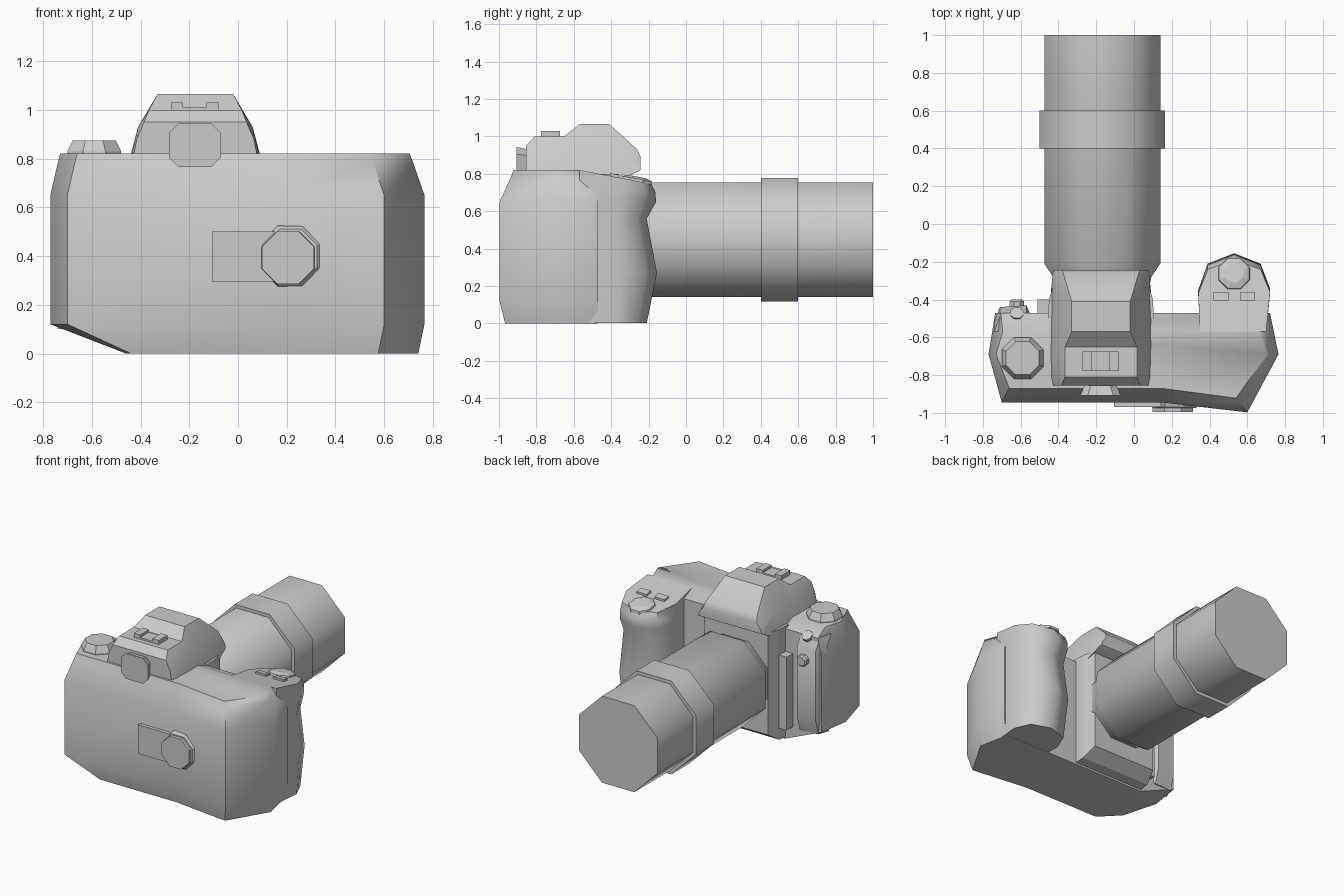
import bpy, bmesh, math
from mathutils import Vector, Matrix

cube = bpy.data.objects.get("Cube")
if cube:
    bpy.data.objects.remove(cube, do_unlink=True)

grey = bpy.data.materials.new("plain_grey")
grey.use_nodes = True
COLOUR = (0.6, 0.6, 0.6, 1)
grey.diffuse_color = COLOUR
grey.node_tree.nodes["Principled BSDF"].inputs["Base Color"].default_value = COLOUR


def loft(name, rings, smooth=0):
    """Skin a stack of equal-length rings and cap both ends."""
    bm = bmesh.new()
    loops = [[bm.verts.new(p) for p in ring] for ring in rings]
    n = len(loops[0])
    for a, b in zip(loops, loops[1:]):
        for i in range(n):
            j = (i + 1) % n
            bm.faces.new((a[i], a[j], b[j], b[i]))
    bm.faces.new(loops[0])
    bm.faces.new(loops[-1])
    bmesh.ops.recalc_face_normals(bm, faces=bm.faces)
    mesh = bpy.data.meshes.new(name)
    bm.to_mesh(mesh)
    bm.free()
    mesh.materials.append(grey)
    ob = bpy.data.objects.new(name, mesh)
    bpy.context.collection.objects.link(ob)
    if smooth:
        bpy.ops.object.select_all(action='DESELECT')
        ob.select_set(True)
        bpy.context.view_layer.objects.active = ob
        bpy.ops.object.shade_smooth_by_angle(angle=math.radians(smooth))
    return ob


def box(name, x0, x1, y0, y1, z0, z1, tilt=0):
    """Box from its limits; tilt shears the top along y."""
    rings = [[(x, y, z - tilt * (y - y0)) for x, y in
              ((x0, y0), (x1, y0), (x1, y1), (x0, y1))] for z in (z0, z1)]
    return loft(name, rings)


def octagon(name, centre, axis, steps, smooth=0):
    """Eight-sided turned part; steps are (distance along axis, flat radius)."""
    turn = Vector((0, 0, 1)).rotation_difference(Vector(axis)).to_matrix()
    rings = []
    for d, r in steps:
        big = r / math.cos(math.pi / 8)
        angles = [math.pi / 8 + i * math.pi / 4 for i in range(8)]
        rings.append([Vector(centre) + turn @ Vector((big * math.cos(a), big * math.sin(a), d))
                      for a in angles])
    return loft(name, rings, smooth)


# Main body: plan outlines stacked upward
def body_ring(z, left, right, shift, front, corner=0.07):
    plan = [(left + corner, -0.945 + shift), (0.15, -0.945 + shift),
            (right - 0.165, -0.997 + shift), (right, -0.69),
            (right - 0.045, front), (left + corner / 2, front), (left, -0.69)]
    return [(x, y, z) for x, y in plan]


loft("body", [body_ring(0, -0.46, 0.74, 0.03, -0.47, 0.02),
              body_ring(0.12, -0.77, 0.765, 0, -0.47),
              body_ring(0.65, -0.77, 0.765, 0, -0.47),
              body_ring(0.78, -0.74, 0.72, 0.06, -0.47),
              body_ring(0.82, -0.73, 0.705, 0.075, -0.57)], 60)

# Hand grip with a finger hollow and a sloping top
BACK = -0.57
grip_plan = [(0.35, BACK), (0.34, -0.35), (0.39, -0.21), (0.53, -0.155),
             (0.67, -0.21), (0.72, -0.34), (0.70, BACK)]


def grip_ring(z, front):
    k = (front - BACK) / 0.415
    ring = [(x, BACK + (y - BACK) * k) for x, y in grip_plan]
    return [(x, y, z if z else 0.82 - 0.19 * (y - BACK)) for x, y in ring]


lower = [grip_ring(z, f) for z, f in
         ((0.001, -0.21), (0.27, -0.155), (0.56, -0.21), (0.65, -0.16), (0.71, -0.165))]
loft("grip", lower + [grip_ring(None, -0.19)], 50)

# Finder hump: cross-sections from back to front
MID = -0.175


def hump_ring(y, base, mid, top, low, waist, high):
    half = ((base, low), (mid, waist), (top, high))
    return ([(MID + w, y, z) for w, z in half]
            + [(MID - w, y, z) for w, z in reversed(half)])


loft("finder_hump", [hump_ring(-0.855, 0.26, 0.24, 0.21, 0.78, 0.88, 0.95),
                     hump_ring(-0.81, 0.27, 0.235, 0.19, 0.78, 0.93, 1.0),
                     hump_ring(-0.65, 0.275, 0.235, 0.19, 0.78, 0.93, 1.0),
                     hump_ring(-0.57, 0.275, 0.235, 0.155, 0.76, 0.93, 1.065),
                     hump_ring(-0.41, 0.27, 0.235, 0.155, 0.74, 0.92, 1.065),
                     hump_ring(-0.26, 0.255, 0.24, 0.2, 0.81, 0.86, 0.93),
                     hump_ring(-0.243, 0.25, 0.24, 0.21, 0.82, 0.85, 0.89)], 35)

# Lens mount block below the hump
loft("lens_mount", [[(MID + s * w, y, z) for s, z in
                     ((-1, low), (1, low), (1, 0.8), (-1, 0.8))]
                    for y, w, low in ((-0.5, 0.28, 0.01), (-0.4, 0.275, 0.02), (-0.31, 0.25, 0.08))])

# Lens barrel and focus ring
LENS = (-0.168, 0, 0.447)
octagon("lens_barrel", LENS, (0, 1, 0),
        [(-0.33, 0.25), (-0.28, 0.26), (-0.21, 0.307), (1.0, 0.307)], 60)
octagon("focus_ring", LENS, (0, 1, 0), [(0.4, 0.331), (0.6, 0.331)], 60)

# Top controls
octagon("mode_dial", (-0.59, -0.71, 0), (0, 0, 1), [(0.81, 0.11), (0.83, 0.11), (0.875, 0.088)])
octagon("shutter_button", (0.53, -0.265, 0.755), (0, 0.19, 1), [(0, 0.085), (0.018, 0.08), (0.03, 0.05)])
for side, x in (("inner", 0.42), ("outer", 0.56)):
    box(side + "_grip_button", x, x + 0.08, -0.405, -0.36, 0.77, 0.803, 0.19)

# Accessory shoe: base and two rails
box("shoe_base", -0.275, -0.08, -0.775, -0.675, 0.995, 1.012)
for side, x in (("right", -0.275), ("left", -0.13)):
    box(side + "_shoe_rail", x, x + 0.05, -0.775, -0.675, 1.0, 1.03)


# Eyepiece: flared square with cut corners
def eye_ring(y, w, h, c):
    corner = [(w, h - c), (w - c, h)]
    quads = corner + [(-x, z) for x, z in reversed(corner)]
    quads += [(-x, -z) for x, z in quads]
    return [(-0.177 + x, y, 0.855 + z) for x, z in quads]


loft("eyepiece", [eye_ring(-0.907, 0.107, 0.09, 0.04), eye_ring(-0.83, 0.075, 0.07, 0.03)])

# Rear control plate and thumb dial
box("rear_plate", -0.107, 0.15, -0.97, -0.93, 0.295, 0.5)
octagon("thumb_dial_base", (0.215, -0.93, 0.4), (0, -1, 0), [(0, 0.13), (0.035, 0.12), (0.045, 0.11)])
octagon("thumb_dial", (0.205, -0.95, 0.393), (0, -1, 0), [(0, 0.11), (0.045, 0.107)])

# Side bulge, knob, release button and rib next to the mount
bulge = [(-0.74, -0.52), (-0.71, -0.44), (-0.57, -0.43), (-0.54, -0.5)]
loft("side_bulge", [[(x, y - d, z) for x, y in bulge]
                    for z, d in ((0.1, 0.03), (0.2, 0), (0.7, 0), (0.78, 0.05))], 40)
octagon("side_knob", (-0.62, -0.45, 0.62), (0, 1, 0), [(0, 0.038), (0.04, 0.038), (0.05, 0.03)])
octagon("side_button", (-0.62, -0.5, 0.74), (0, 0.6, 0.8), [(0, 0.035), (0.05, 0.035)])
box("mount_rib", -0.51, -0.45, -0.48, -0.4, 0.1, 0.62)
